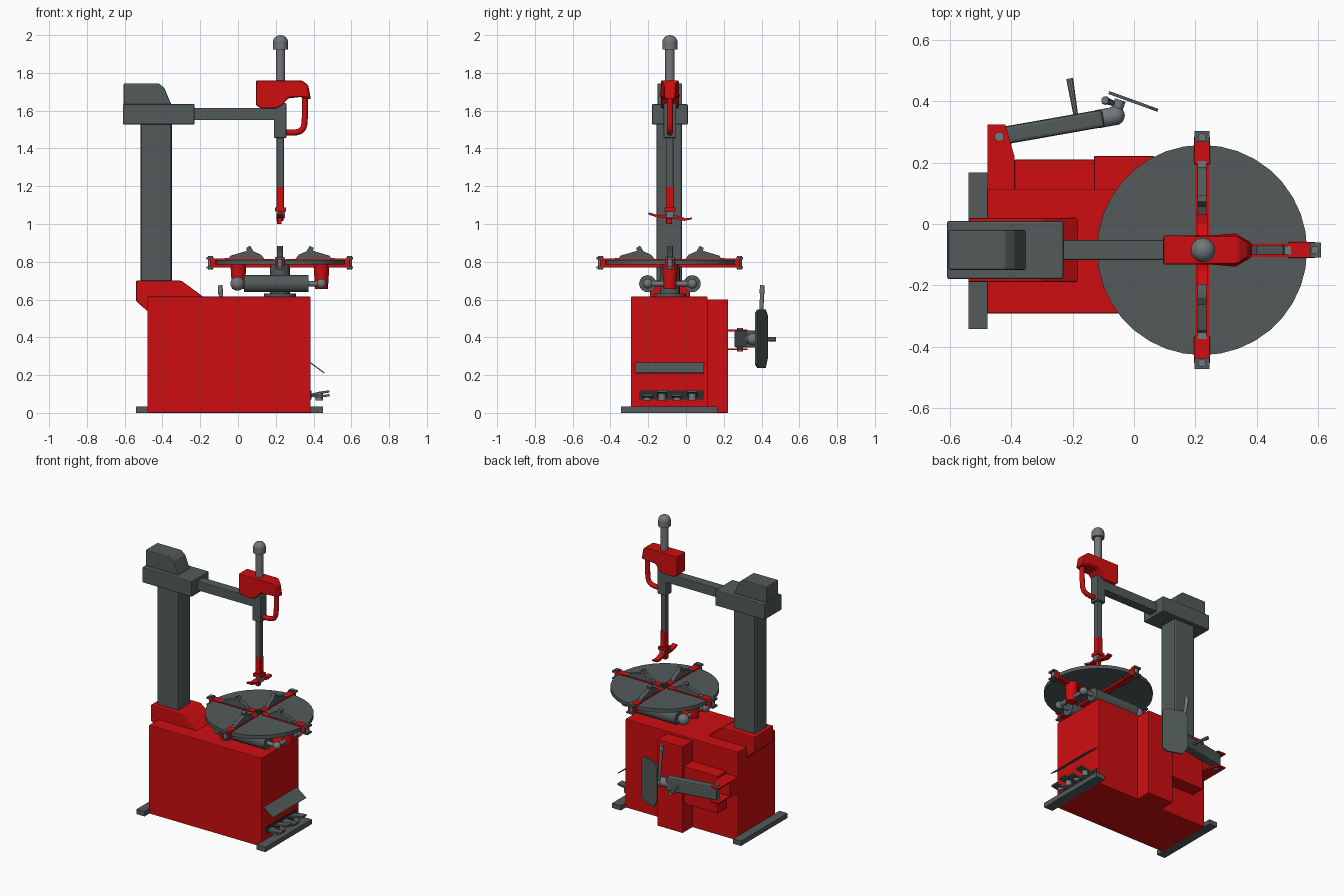
import bpy, bmesh, math
from mathutils import Vector, Matrix

if "Cube" in bpy.data.objects:
    bpy.data.objects.remove(bpy.data.objects["Cube"])


def material(name, col):
    m = bpy.data.materials.new(name)
    m.diffuse_color = (*col, 1)
    m.use_nodes = True
    m.node_tree.nodes["Principled BSDF"].inputs["Base Color"].default_value = m.diffuse_color
    return m


RED = material("red paint", (0.62, 0.004, 0.005))
DARK = material("dark grey paint", (0.085, 0.105, 0.102))
STEEL = material("grey steel", (0.17, 0.185, 0.195))
BLACK = material("black recess", (0.025, 0.028, 0.028))
CX, CY = 0.222, -0.085          # turntable axis


def finish(name, bm, mat, bevel=0.0, smooth=False):
    bmesh.ops.recalc_face_normals(bm, faces=bm.faces)
    me = bpy.data.meshes.new(name)
    bm.to_mesh(me)
    bm.free()
    me.materials.append(mat)
    ob = bpy.data.objects.new(name, me)
    bpy.context.collection.objects.link(ob)
    if bevel:
        b = ob.modifiers.new("bevel", "BEVEL")
        b.width, b.segments, b.limit_method = bevel, 2, "ANGLE"
    if smooth:
        bpy.context.view_layer.objects.active = ob
        ob.select_set(True)
        bpy.ops.object.shade_smooth_by_angle(angle=math.radians(35))
        ob.select_set(False)
    return ob


def prism(name, pts, axis, a, b, mat, bevel=0.0):
    """Extrude a 2D profile along an axis from a to b."""
    put = {"x": lambda p, t: (t, p[0], p[1]),
           "y": lambda p, t: (p[0], t, p[1]),
           "z": lambda p, t: (p[0], p[1], t)}[axis]
    bm = bmesh.new()
    lo = [bm.verts.new(put(p, a)) for p in pts]
    hi = [bm.verts.new(put(p, b)) for p in pts]
    bm.faces.new(lo)
    bm.faces.new(hi)
    n = len(pts)
    for i in range(n):
        bm.faces.new((lo[i], lo[(i + 1) % n], hi[(i + 1) % n], hi[i]))
    return finish(name, bm, mat, bevel)


def box(name, x0, x1, y0, y1, z0, z1, mat, bevel=0.0):
    return prism(name, [(x0, y0), (x1, y0), (x1, y1), (x0, y1)], "z", z0, z1, mat, bevel)


def cyl(name, p, q, r, mat, n=24, r2=None, smooth=True):
    p, q = Vector(p), Vector(q)
    rot = (q - p).to_track_quat("Z", "Y").to_matrix().to_4x4()
    bm = bmesh.new()
    bmesh.ops.create_cone(bm, cap_ends=True, segments=n, radius1=r, radius2=r if r2 is None else r2,
                          depth=(q - p).length, matrix=Matrix.Translation((p + q) / 2) @ rot)
    return finish(name, bm, mat, 0, smooth)


def ball(name, c, r, mat, zs=1.0):
    bm = bmesh.new()
    bmesh.ops.create_uvsphere(bm, u_segments=20, v_segments=12, radius=r,
                              matrix=Matrix.Translation(c) @ Matrix.Diagonal((1, 1, zs, 1)))
    return finish(name, bm, mat, 0, True)


def tube(name, pts, r, mat):
    cu = bpy.data.curves.new(name, "CURVE")
    cu.dimensions, cu.bevel_depth, cu.bevel_resolution, cu.use_fill_caps = "3D", r, 3, True
    sp = cu.splines.new("NURBS")
    sp.points.add(len(pts) - 1)
    for s, p in zip(sp.points, pts):
        s.co = (*p, 1)
    sp.use_endpoint_u, sp.order_u, sp.resolution_u = True, 3, 6
    cu.materials.append(mat)
    ob = bpy.data.objects.new(name, cu)
    bpy.context.collection.objects.link(ob)
    return ob


# Cabinet and feet
box("cabinet", -0.48, 0.385, -0.292, 0.115, 0.0, 0.615, RED, 0.004)
box("rear_tall_box", -0.13, 0.066, 0.11, 0.222, 0.0, 0.60, RED, 0.003)
box("rear_low_box", -0.39, -0.125, 0.11, 0.21, 0.2, 0.46, RED, 0.003)
box("left_foot", -0.54, -0.478, -0.343, 0.168, 0, 0.033, DARK)
box("right_foot", 0.383, 0.45, -0.343, 0.168, 0, 0.033, DARK)

# Tool tray and pedals on the right side
prism("tool_tray", [(0.383, 0.262), (0.455, 0.209), (0.458, 0.214), (0.386, 0.268)], "y", -0.27, 0.095, DARK)
box("pedal_slot", 0.38, 0.388, -0.25, 0.095, 0.07, 0.118, BLACK)
for i, y in enumerate((-0.204, -0.127, -0.047, 0.034)):
    up = 0.02 * (i % 2)
    prism(f"pedal_{i}", [(0.38, 0.085), (0.43, 0.08 + up), (0.485, 0.088 + up),
                         (0.485, 0.1 + up), (0.43, 0.092 + up), (0.38, 0.1)], "y", y - 0.026, y + 0.026, DARK)
    cyl(f"pedal_pad_{i}", (0.43, y, 0.065), (0.43, y, 0.084 + up), 0.02, STEEL, 12)

# Column, its base and head
prism("column_base", [(-0.54, 0.70), (-0.30, 0.70), (-0.18, 0.612), (-0.46, 0.54), (-0.48, 0.54), (-0.54, 0.592)],
      "y", -0.19, 0.02, RED, 0.006)
box("column", -0.515, -0.35, -0.157, -0.02, 0.69, 1.54, DARK, 0.012)
box("column_head", -0.61, -0.23, -0.18, 0.01, 1.527, 1.635, DARK, 0.006)
prism("head_cover", [(-0.605, 1.63), (-0.605, 1.745), (-0.42, 1.745), (-0.39, 1.72), (-0.352, 1.63)],
      "y", -0.15, -0.02, DARK, 0.006)
box("swing_arm", -0.24, 0.25, CY - 0.032, CY + 0.032, 1.55, 1.615, DARK, 0.004)

# Tool post with locking head
box("post_sleeve", 0.19, 0.257, CY - 0.033, CY + 0.033, 1.455, 1.64, DARK, 0.006)
box("tool_shaft", 0.205, 0.243, CY - 0.019, CY + 0.019, 1.19, 1.47, DARK, 0.006)
cyl("upper_post", (0.225, CY, 1.75), (0.225, CY, 1.94), 0.025, STEEL)
cyl("post_cap", (0.225, CY, 1.925), (0.225, CY, 1.965), 0.04, STEEL)
ball("post_cap_dome", (0.225, CY, 1.962), 0.04, STEEL, 0.95)
head = prism("locking_head", [(0.095, 1.63), (0.095, 1.76), (0.34, 1.76), (0.372, 1.735), (0.386, 1.66),
                              (0.33, 1.672), (0.265, 1.665), (0.235, 1.63), (0.205, 1.612), (0.12, 1.612)],
             "y", CY - 0.048, CY + 0.048, RED, 0.008)
for v in head.data.vertices:            # taper the nose
    if v.co.x > 0.36:
        v.co.y = CY + (v.co.y - CY) * 0.5
tube("locking_handle", [(0.355, CY, 1.68), (0.355, CY, 1.58), (0.35, CY, 1.5), (0.3, CY, 1.48), (0.245, CY, 1.485)],
     0.016, RED)

# Mounting tool at the lower end
box("mount_tool_stem", 0.205, 0.243, CY - 0.022, CY + 0.022, 1.07, 1.2, RED, 0.005)
box("mount_tool_collar", 0.195, 0.255, CY - 0.03, CY + 0.03, 1.065, 1.088, RED, 0.003)
prism("mount_tool_hook", [(-0.198, 1.062), (-0.15, 1.048), (-0.10, 1.05), (-0.05, 1.045), (0.0, 1.03), (0.032, 1.034),
                          (0.03, 1.024), (-0.01, 1.016), (-0.06, 1.03), (-0.15, 1.034), (-0.198, 1.05)][::-1],
      "x", 0.205, 0.24, RED)
box("mount_tool_roller", 0.21, 0.25, CY - 0.02, CY + 0.02, 1.03, 1.068, STEEL, 0.004)
box("mount_tool_tip", 0.207, 0.23, CY - 0.02, CY + 0.012, 1.0, 1.035, RED, 0.003)

# Turntable
cyl("turntable", (CX, CY, 0.785), (CX, CY, 0.81), 0.343, DARK, 36)
cyl("turntable_hub", (CX, CY, 0.61), (CX, CY, 0.79), 0.052, DARK)
cyl("hub_flange", (CX, CY, 0.61), (CX, CY, 0.632), 0.085, DARK)
cyl("centre_bolt", (CX, CY, 0.80), (CX, CY, 0.826), 0.022, BLACK, 12)
claw = [(0.08, 0.812), (0.10, 0.838), (0.14, 0.855), (0.158, 0.885), (0.178, 0.874),
        (0.175, 0.858), (0.262, 0.832), (0.275, 0.812)]
for k in range(4):
    turn = Matrix.Translation((CX, CY, 0)) @ Matrix.Rotation(k * math.pi / 2, 4, "Z")
    parts = [
        box(f"jaw_slide_{k}", 0.03, 0.365, -0.022, 0.022, 0.77, 0.814, RED),
        box(f"jaw_slide_end_{k}", 0.28, 0.37, -0.026, 0.026, 0.772, 0.818, RED, 0.003),
        box(f"jaw_rail_{k}", 0.09, 0.29, -0.014, 0.014, 0.80, 0.82, STEEL),
        box(f"jaw_end_plate_{k}", 0.352, 0.388, -0.025, 0.025, 0.765, 0.776, DARK),
        box(f"jaw_end_cap_{k}", 0.352, 0.388, -0.025, 0.025, 0.812, 0.824, DARK),
        cyl(f"jaw_end_bolt_{k}", (0.368, 0, 0.76), (0.368, 0, 0.83), 0.013, STEEL, 12),
        prism(f"jaw_claw_{k}", claw, "y", -0.015, 0.015, DARK, 0.002),
    ]
    for ob in parts:
        ob.matrix_world = turn

# Clamping cylinders and links under the turntable
for i, s in enumerate((-1, 1)):
    y, d = CY + s * 0.118, -s
    cyl(f"clamp_cylinder_{i}", (CX - 0.19, y, 0.684), (CX + 0.15, y, 0.684), 0.045, DARK)
    cyl(f"clamp_rod_{i}", (CX + 0.14, y, 0.684), (CX + 0.24, y, 0.684), 0.014, STEEL, 12)
    ball(f"clamp_cylinder_end_{i}", (CX - 0.225, y, 0.684), 0.037, STEEL)
    ball(f"clamp_rod_end_{i}", (CX + 0.22, y, 0.684), 0.026, STEEL)
    x = CX + s * 0.22
    cyl(f"clamp_link_{i}", (x, CY, 0.655), (x, CY, 0.785), 0.034, RED, 20, 0.042)
    cyl(f"clamp_link_pin_{i}", (x, CY - 0.118, 0.684), (x, CY + 0.118, 0.684), 0.014, STEEL, 12)

# Bead breaker bracket and arm
bracket = [(-0.478, 0.11), (-0.39, 0.11), (-0.39, 0.22), (-0.42, 0.325), (-0.478, 0.325)]
prism("breaker_bracket_top", bracket, "z", 0.432, 0.442, RED)
prism("breaker_bracket_bottom", bracket, "z", 0.332, 0.342, RED)
box("breaker_bracket_back", -0.478, -0.39, 0.11, 0.20, 0.332, 0.442, RED)
cyl("breaker_pivot", (-0.44, 0.285, 0.325), (-0.44, 0.285, 0.45), 0.016, STEEL, 12)
arm = box("breaker_arm", 0, 0.355, -0.029, 0.029, 0.345, 0.436, DARK, 0.01)
arm.matrix_world = Matrix.Translation((-0.45, 0.284, 0)) @ Matrix.Rotation(math.radians(10), 4, "Z")
cyl("breaker_rod", (-0.12, 0.342, 0.39), (-0.06, 0.353, 0.39), 0.03, STEEL, 16)
ball("breaker_joint", (-0.062, 0.354, 0.39), 0.032, STEEL)
cyl("breaker_link", (-0.062, 0.354, 0.39), (-0.045, 0.405, 0.39), 0.018, STEEL, 12)
cyl("breaker_side_bar", (-0.19, 0.355, 0.39), (-0.21, 0.475, 0.39), 0.008, STEEL, 10, 0.012)
cyl("breaker_handle", (-0.07, 0.395, 0.42), (-0.095, 0.404, 0.675), 0.009, STEEL, 12, 0.012)
ball("breaker_handle_knob", (-0.093, 0.403, 0.645), 0.014, STEEL, 2.0)

# Bead breaker blade
blade = prism("breaker_blade", [(-0.085, 0.29), (-0.05, 0.237), (0.05, 0.237), (0.085, 0.255),
                                (0.085, 0.53), (0.055, 0.547), (-0.055, 0.547), (-0.085, 0.515)],
              "y", -0.005, 0.005, DARK)
blade.matrix_world = Matrix.Translation((-0.002, 0.4, 0)) @ Matrix.Rotation(math.radians(-20), 4, "Z")
